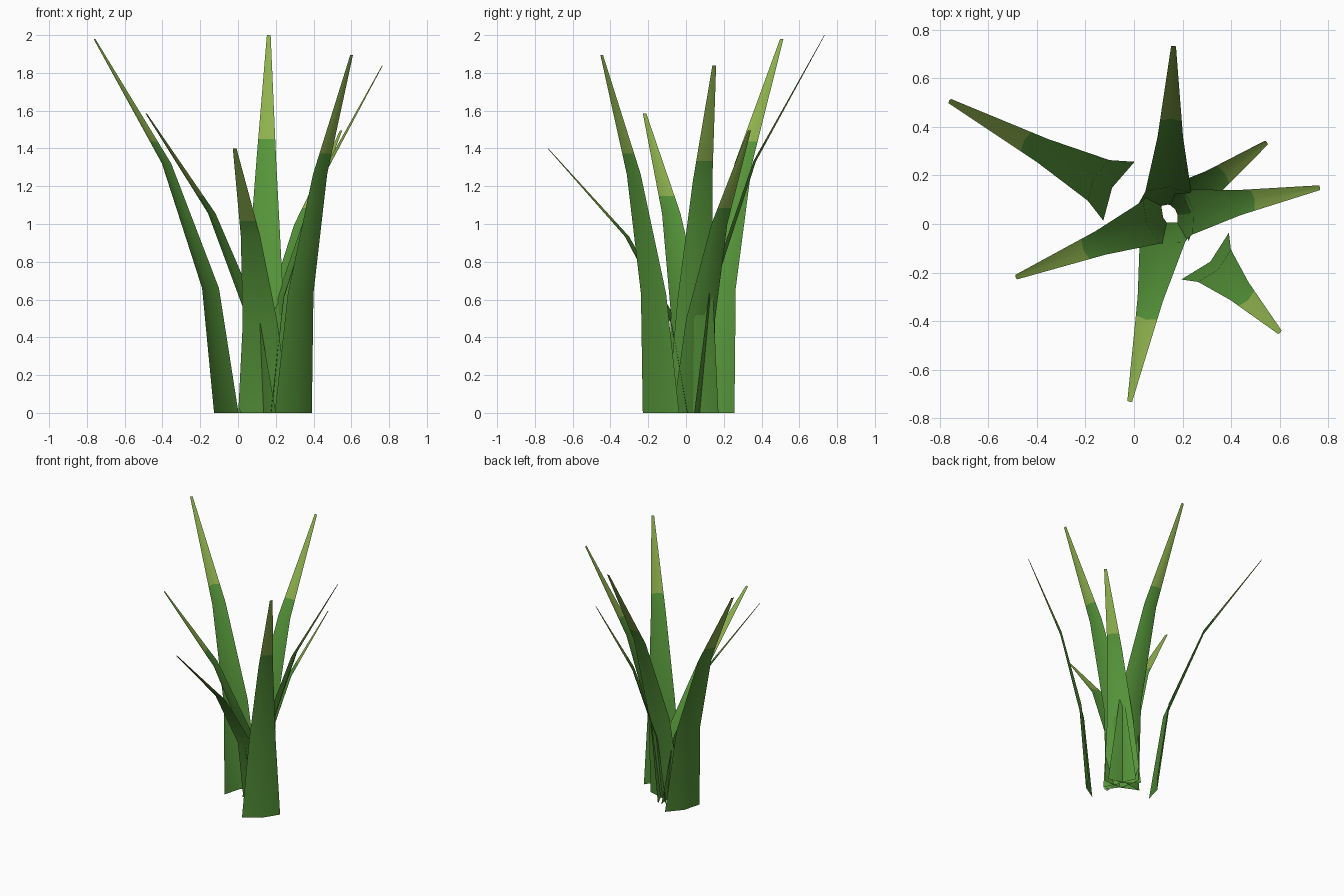
import bpy
import bmesh
from mathutils import Vector

cube = bpy.data.objects.get("Cube")
if cube:
    bpy.data.objects.remove(cube, do_unlink=True)


def make_material(name, rgb):
    mat = bpy.data.materials.new(name)
    mat.use_nodes = True
    color = (*rgb, 1.0)
    mat.diffuse_color = color
    mat.node_tree.nodes["Principled BSDF"].inputs["Base Color"].default_value = color
    return mat


leaf_green = make_material("leaf_green", (0.092, 0.30, 0.042))
tip_green = make_material("tip_yellow_green", (0.27, 0.44, 0.075))

BASE_WIDTH, TIP_WIDTH = 0.275, 0.02
CUP = 0.115          # depth of the cupped section relative to its width
TIP_START = 0.725    # height fraction where the tip colour begins


def section(base, tip, height, t):
    """Left edge, midrib and right edge of a blade at height fraction t."""
    lean = tip - base
    out = lean.normalized()
    side = Vector((-out.y, out.x))
    width = BASE_WIDTH + (TIP_WIDTH - BASE_WIDTH) * t
    rib = base + lean * t * t
    edge = rib - out * width * CUP
    points = (edge + side * width / 2, rib, edge - side * width / 2)
    return [Vector((p.x, p.y, height * t)) for p in points]


def make_blade(name, base, tip, height):
    base, tip = Vector(base), Vector(tip)
    rows = [section(base, tip, height, i / 3) for i in range(4)]
    # Extra row on the last straight segment, where the colour changes
    f = TIP_START * 3 - 2
    rows.insert(3, [a.lerp(b, f) for a, b in zip(rows[2], rows[3])])

    bm = bmesh.new()
    grid = [[bm.verts.new(p) for p in row] for row in rows]
    for r in range(len(grid) - 1):
        for c in range(2):
            face = bm.faces.new((grid[r][c], grid[r + 1][c],
                                 grid[r + 1][c + 1], grid[r][c + 1]))
            face.smooth = True
            face.material_index = 1 if r == 3 else 0
    mesh = bpy.data.meshes.new(name)
    bm.to_mesh(mesh)
    bm.free()
    mesh.materials.append(leaf_green)
    mesh.materials.append(tip_green)
    obj = bpy.data.objects.new(name, mesh)
    bpy.context.collection.objects.link(obj)


# Blades: midrib foot, tip position, height
blades = {
    "back_blade": ((0.14, 0.08), (0.163, 0.735), 2.0),
    "back_right_blade": ((-0.09, 0.15), (-0.762, 0.508), 1.98),
    "front_left_blade": ((0.315, -0.155), (0.603, -0.448), 1.895),
    "left_blade": ((0.18, 0.042), (0.767, 0.15), 1.84),
    "right_blade": ((0.12, 0.027), (-0.488, -0.22), 1.585),
    "back_left_blade": ((0.17, 0.06), (0.548, 0.337), 1.495),
    "front_blade": ((0.13, 0.005), (-0.018, -0.733), 1.40),
}
for blade_name, (foot, tip_point, tall) in blades.items():
    make_blade(blade_name, foot, tip_point, tall)
